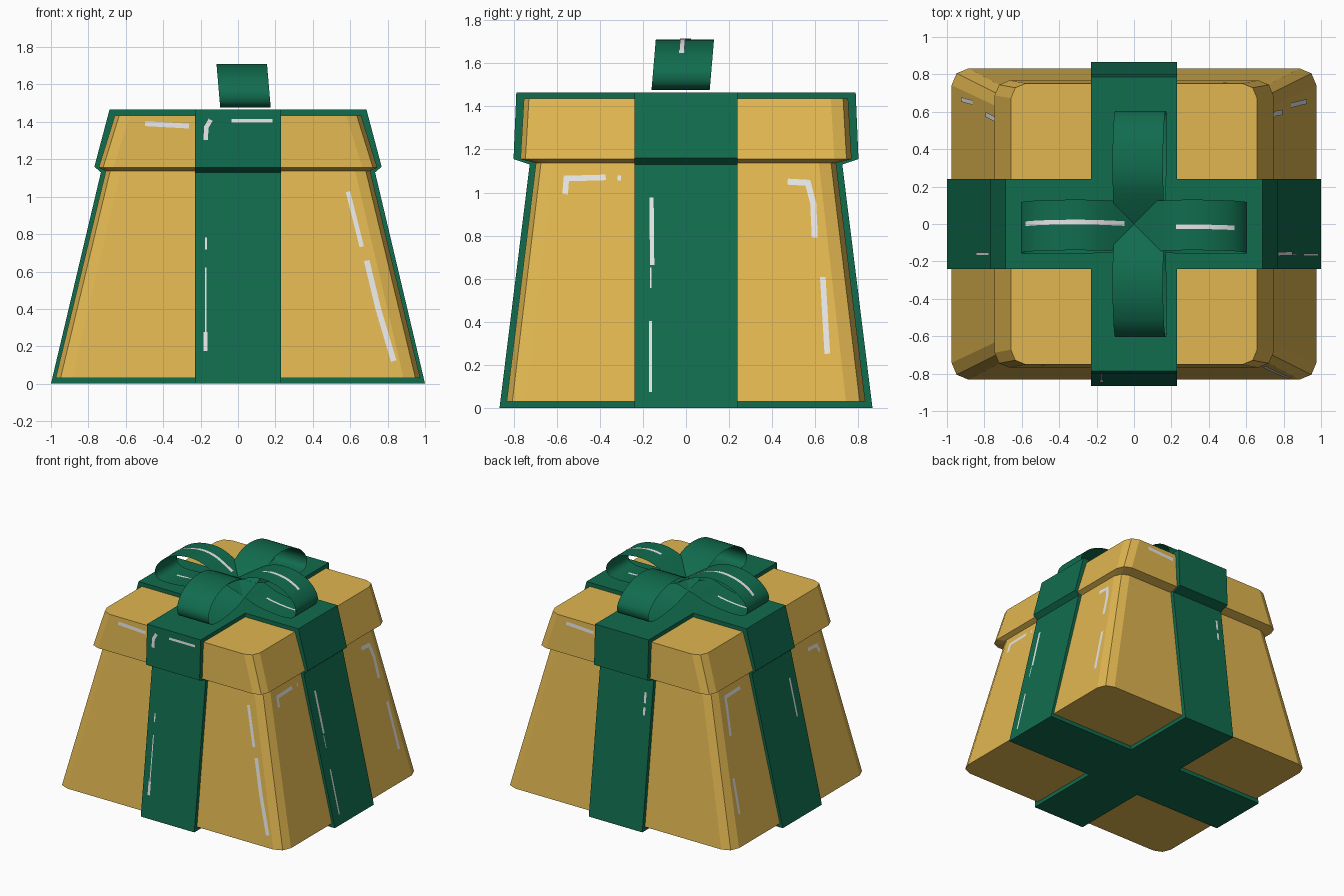
import bpy, math
from mathutils import Vector, Matrix

if "Cube" in bpy.data.objects:
    bpy.data.objects.remove(bpy.data.objects["Cube"])


def material(name, rgb):
    m = bpy.data.materials.new(name)
    m.diffuse_color = (*rgb, 1)
    m.use_nodes = True
    m.node_tree.nodes["Principled BSDF"].inputs["Base Color"].default_value = m.diffuse_color
    return m


GOLD = material("gold_paper", (0.75, 0.47, 0.08))
GREEN = material("green_ribbon", (0.0055, 0.15, 0.077))
WHITE = material("white_glint", (0.8, 0.8, 0.8))


def make(name, verts, faces, mat):
    me = bpy.data.meshes.new(name)
    me.from_pydata([tuple(v) for v in verts], [], faces)
    me.materials.append(mat)
    me.update()
    ob = bpy.data.objects.new(name, me)
    bpy.context.collection.objects.link(ob)
    return ob


# Rounded-rectangle outline with two facets per corner
def outline(hx, hy, r, z):
    pts = []
    for k, (sx, sy) in enumerate([(1, 1), (-1, 1), (-1, -1), (1, -1)]):
        for j in range(3):
            a = math.radians(90 * k + 45 * j)
            pts.append((sx * (hx - r) + r * math.cos(a), sy * (hy - r) + r * math.sin(a), z))
    return pts


def loft(name, rings, mat):
    verts = [p for ring in rings for p in outline(*ring)]
    n, last = 12, 12 * (len(rings) - 1)
    faces = [tuple(reversed(range(n))), tuple(range(last, last + n))]
    for i in range(len(rings) - 1):
        for j in range(n):
            a, b = i * n + j, i * n + (j + 1) % n
            faces.append((a, b, b + n, a + n))
    return make(name, verts, faces, mat)


# Tapered box and its overhanging lid
loft("box_body", [(0.975, 0.832, 0.09, 0.03), (0.705, 0.695, 0.08, 1.145)], GOLD)
loft("box_lid", [(0.70, 0.69, 0.07, 1.135), (0.745, 0.768, 0.08, 1.155),
                 (0.658, 0.752, 0.08, 1.435)], GOLD)

# Half profiles (distance, height) of the two wrapped ribbons
OUT_X = [(1.0, 0.0), (0.733, 1.13), (0.768, 1.16), (0.687, 1.465)]
IN_X = [(0.965, 0.04), (0.695, 1.145), (0.735, 1.165), (0.65, 1.43)]
OUT_Y = [(0.865, 0.0), (0.725, 1.13), (0.80, 1.155), (0.787, 1.465)]
IN_Y = [(0.825, 0.04), (0.685, 1.145), (0.755, 1.165), (0.745, 1.43)]


def wrap(name, outer, inner, half, along_x):
    rings = [p + [(-d, z) for d, z in reversed(p)] for p in (outer, inner)]
    n = len(rings[0])
    verts = []
    for w in (-half, half):
        for ring in rings:
            verts += [(d, -w, z) if along_x else (w, d, z) for d, z in ring]
    faces = []
    for i in range(n):
        j = (i + 1) % n
        faces += [(i, j, 2 * n + j, 2 * n + i), (n + j, n + i, 3 * n + i, 3 * n + j),
                  (j, i, n + i, n + j), (2 * n + i, 2 * n + j, 3 * n + j, 3 * n + i)]
    return make(name, verts, faces, GREEN)


wrap("ribbon_side_to_side", OUT_X, IN_X, 0.24, True)
wrap("ribbon_front_to_back", OUT_Y, IN_Y, 0.23, False)

# Bow loops: teardrop path of thin ribbon, slightly sheared sideways
LOOP = [(0, 1.588), (0.1, 1.645), (0.2, 1.692), (0.3, 1.71), (0.42, 1.697), (0.52, 1.655),
        (0.58, 1.60), (0.605, 1.545), (0.585, 1.492), (0.51, 1.476), (0.39, 1.482),
        (0.26, 1.503), (0.14, 1.545), (0, 1.588)]


def smooth(points, steps=4):
    p = [Vector(q) for q in points]
    p = [2 * p[0] - p[1]] + p + [2 * p[-1] - p[-2]]
    out = []
    for i in range(1, len(p) - 2):
        a, b, c, d = p[i - 1:i + 3]
        for k in range(steps):
            t = k / steps
            out.append(0.5 * (2 * b + (c - a) * t + (2 * a - 5 * b + 4 * c - d) * t * t
                              + (3 * b - a - 3 * c + d) * t ** 3))
    return out + [p[-2]]


def bow_strip(name, path, sign, along_x, lo, hi, mat, lift=0.0):
    verts = []
    for d, z in path:
        t = (1.71 - z) / 0.235
        shift = -0.005 - 0.02 * t if along_x else 0.02 + 0.02 * t
        for w in (lo, hi):
            a, b = sign * d, w + shift
            verts.append((a, b, z + lift) if along_x else (b, a, z + lift))
    faces = []
    for i in range(len(path) - 1):
        f = (2 * i, 2 * i + 2, 2 * i + 3, 2 * i + 1)
        faces.append(f if (sign > 0) == along_x else f[::-1])
    ob = make(name, verts, faces, mat)
    ob.data.polygons.foreach_set("use_smooth", [True] * len(faces))
    return ob


path = smooth(LOOP)
for label, sign, along_x in (("right", 1, True), ("left", -1, True),
                             ("back", 1, False), ("front", -1, False)):
    bow_strip("bow_loop_" + label, path, sign, along_x, -0.135, 0.135, GREEN)

# Glints on the tops of the side loops, and inside their lower halves
bow_strip("bow_glint_left", path[2:25], -1, True, 0.003, 0.028, WHITE, 0.004)
bow_strip("bow_glint_right", path[9:22], 1, True, -0.022, 0.002, WHITE, 0.004)
bow_strip("bow_inner_glint_left", path[36:45], -1, True, -0.005, 0.012, WHITE, 0.004)
bow_strip("bow_inner_glint_right", path[36:45], 1, True, -0.005, 0.012, WHITE, 0.004)


# Painted glints: thin strips laid on a wall, given as (sideways, height) paths
BOX_X = [(0.975, 0.03), (0.705, 1.14), (0.745, 1.155), (0.658, 1.435)]
BOX_Y = [(0.832, 0.03), (0.695, 1.14), (0.768, 1.155), (0.752, 1.435)]


def distance(profile, z):
    for (d0, z0), (d1, z1) in zip(profile, profile[1:]):
        if z <= z1:
            return d0 + (d1 - d0) * (z - z0) / (z1 - z0)
    return profile[-1][0]


def glints(name, quarter, strokes):
    ribbon, box = (OUT_Y, BOX_Y) if quarter % 2 == 0 else (OUT_X, BOX_X)
    rot = Matrix.Rotation(quarter * math.pi / 2, 3, 'Z')
    verts, faces = [], []
    for width, pts in strokes:
        for a, b in zip(pts, pts[1:]):
            a, b = Vector(a), Vector(b)
            t = (b - a).normalized()
            side = Vector((-t.y, t.x)) * width / 2
            a, b = a - t * width * 0.3, b + t * width * 0.3
            faces.append(tuple(range(len(verts), len(verts) + 4)))
            for q in (a - side, b - side, b + side, a + side):
                prof = ribbon if abs(pts[0][0]) < 0.23 else box
                verts.append(rot @ Vector((q.x, -distance(prof, q.y) - 0.004, q.y)))
    make(name, verts, faces, WHITE)


lid_dash = (0.026, [(-0.49, 1.39), (-0.27, 1.378)])
corner_left = (0.026, [(-0.56, 1.0), (-0.555, 1.065), (-0.38, 1.07)])
corner_right = (0.028, [(0.48, 1.05), (0.565, 1.045), (0.59, 0.95), (0.597, 0.8)])

glints("glints_front", 0, [
    lid_dash,
    (0.024, [(-0.172, 1.31), (-0.17, 1.37), (-0.15, 1.405)]),
    (0.018, [(-0.03, 1.407), (0.18, 1.407)]),
    (0.01, [(-0.172, 0.78), (-0.172, 0.72)]), (0.008, [(-0.172, 0.62), (-0.172, 0.28)]),
    (0.02, [(-0.174, 0.27), (-0.174, 0.18)]),
    (0.024, [(0.59, 1.02), (0.66, 0.74)]),
    (0.03, [(0.69, 0.65), (0.75, 0.40), (0.83, 0.13)])])
glints("glints_right", 1, [
    corner_left, (0.015, [(-0.31, 1.075), (-0.31, 1.06)]),
    (0.02, [(-0.16, 0.97), (-0.157, 0.67)]), (0.008, [(-0.163, 0.65), (-0.163, 0.56)]),
    (0.014, [(-0.165, 0.40), (-0.165, 0.08)]),
    corner_right, (0.026, [(0.635, 0.60), (0.655, 0.26)])])
glints("glints_back", 2, [
    lid_dash,
    (0.018, [(0.172, 1.02), (0.172, 0.95)]), (0.018, [(0.172, 0.91), (0.172, 0.86)])])
glints("glints_left", 3, [
    corner_left, (0.026, [(-0.56, 1.0), (-0.585, 0.80)]),
    (0.024, [(-0.65, 0.50), (-0.665, 0.26)]),
    (0.016, [(0.16, 0.95), (0.16, 0.68)]),
    (0.024, [(0.46, 1.05), (0.56, 1.045), (0.575, 1.0)])])
